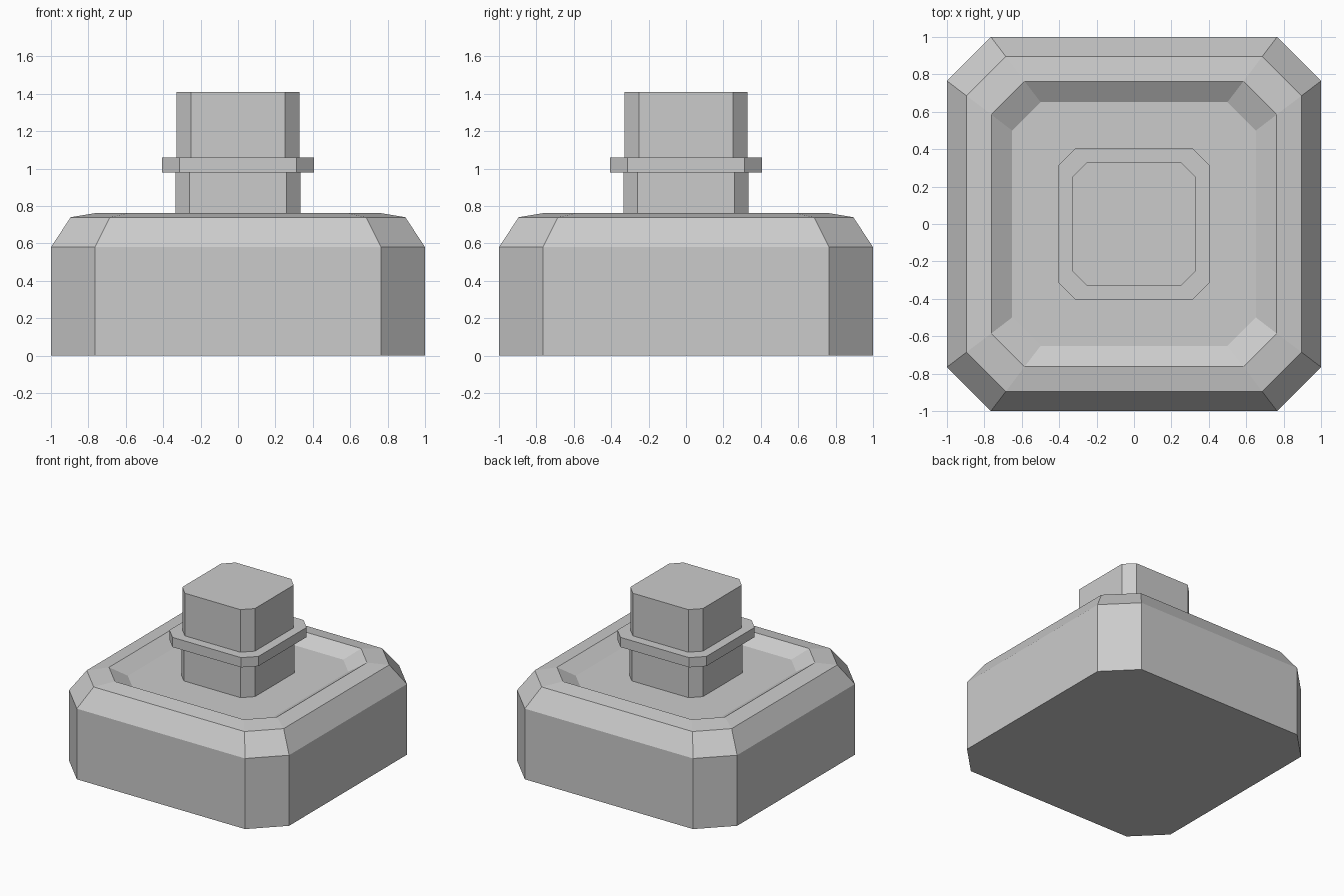
import bpy
import bmesh

cube = bpy.data.objects.get("Cube")
if cube:
    bpy.data.objects.remove(cube, do_unlink=True)

# Plain grey for every part
grey = bpy.data.materials.new("plain grey")
grey.use_nodes = True
colour = (0.6, 0.6, 0.6, 1)
grey.diffuse_color = colour
grey.node_tree.nodes["Principled BSDF"].inputs["Base Color"].default_value = colour


def octagon(half, flat, z):
    """Square of half-width `half` with corners cut back to `flat`."""
    a, b = half, flat
    return [(a, -b, z), (a, b, z), (b, a, z), (-b, a, z),
            (-a, b, z), (-a, -b, z), (-b, -a, z), (b, -a, z)]


def loft(name, sections):
    """Closed solid skinned through cut-corner sections, bottom first."""
    bm = bmesh.new()
    rings = [[bm.verts.new(p) for p in octagon(*s)] for s in sections]
    bm.faces.new(rings[0][::-1])
    bm.faces.new(rings[-1])
    for low, high in zip(rings, rings[1:]):
        for i in range(len(low)):
            j = (i + 1) % len(low)
            bm.faces.new((low[i], low[j], high[j], high[i]))
    bmesh.ops.recalc_face_normals(bm, faces=bm.faces)
    mesh = bpy.data.meshes.new(name)
    bm.to_mesh(mesh)
    bm.free()
    mesh.materials.append(grey)
    obj = bpy.data.objects.new(name, mesh)
    bpy.context.collection.objects.link(obj)
    return obj


# Body: walls, sloped shoulder, shallow rim and sunken floor
loft("bottle_body", [(1, 0.765, 0), (1, 0.765, 0.58), (0.895, 0.685, 0.74),
                     (0.763, 0.585, 0.762), (0.652, 0.5, 0.69)])

# Neck, collar and stopper stacked on the floor
loft("neck", [(0.335, 0.258, 0.69), (0.335, 0.258, 0.98)])
loft("collar", [(0.405, 0.312, 0.98), (0.405, 0.312, 1.06)])
loft("stopper", [(0.33, 0.252, 1.06), (0.33, 0.252, 1.41)])
